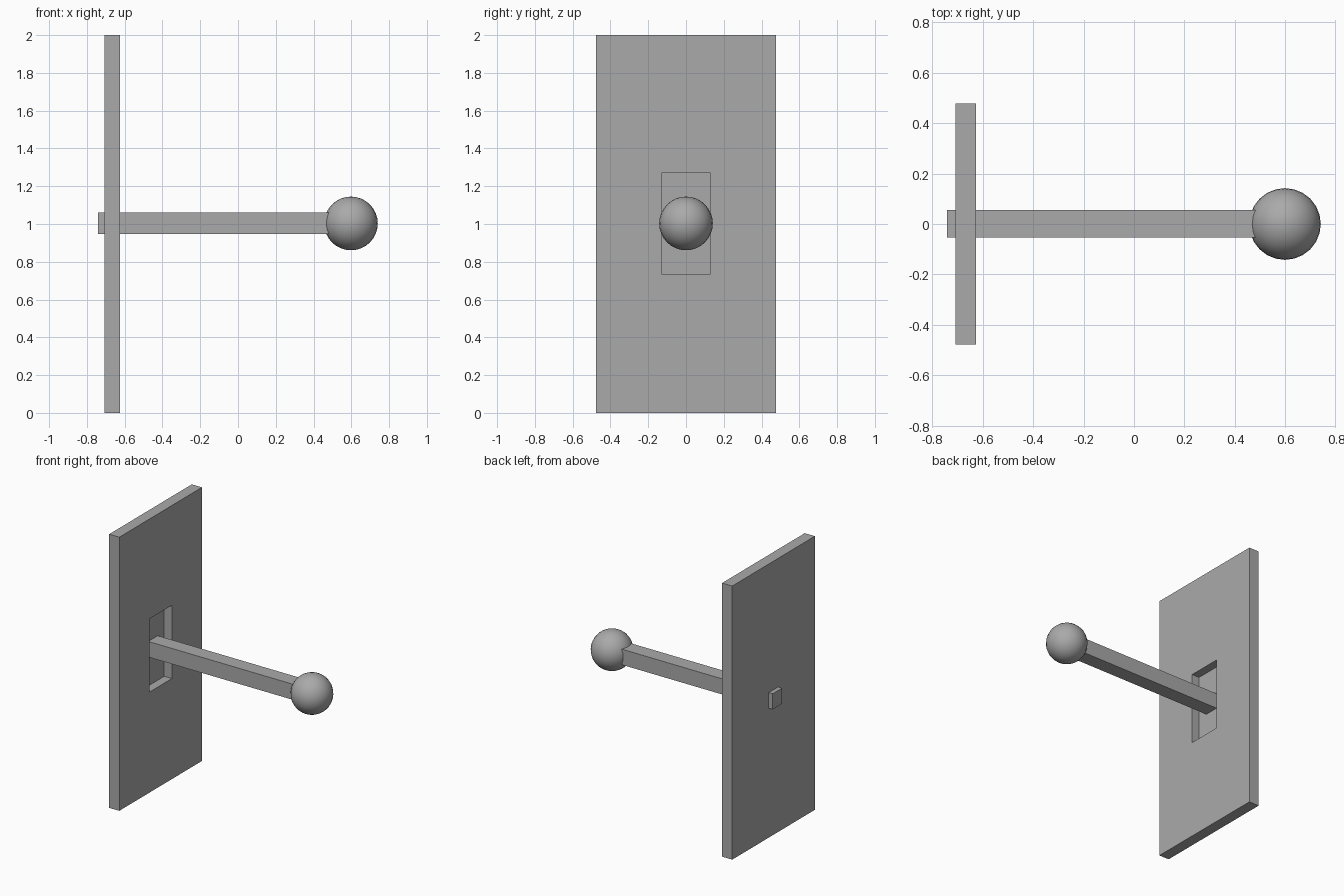
import bpy
import math

cube = bpy.data.objects.get("Cube")
if cube:
    bpy.data.objects.remove(cube, do_unlink=True)

# Single grey material
grey = bpy.data.materials.new("plain grey")
grey.use_nodes = True
colour = (0.4, 0.4, 0.4, 1)
grey.diffuse_color = colour
grey.node_tree.nodes["Principled BSDF"].inputs["Base Color"].default_value = colour


def box(name, low, high):
    """Axis-aligned box between two corners."""
    centre = [(a + b) / 2 for a, b in zip(low, high)]
    bpy.ops.mesh.primitive_cube_add(size=1, location=centre)
    obj = bpy.context.object
    obj.name = name
    obj.scale = [b - a for a, b in zip(low, high)]
    bpy.ops.object.transform_apply(location=False, rotation=False, scale=True)
    obj.data.materials.append(grey)
    return obj


# Upright wall plate with a shallow rectangular recess on its +x face
plate = box("wall_plate", (-0.708, -0.477, 0), (-0.626, 0.477, 2))
cutter = box("recess_cutter", (-0.688, -0.13, 0.735), (-0.55, 0.13, 1.27))
cutter.hide_render = True
cut = plate.modifiers.new("recess", "BOOLEAN")
cut.operation = "DIFFERENCE"
cut.solver = "EXACT"
cut.object = cutter
bpy.context.view_layer.objects.active = plate
bpy.ops.object.modifier_apply(modifier=cut.name)
bpy.data.objects.remove(cutter, do_unlink=True)

# Square lever passing through the plate, ending inside the knob
box("lever_rod", (-0.74, -0.054, 0.946), (0.55, 0.056, 1.06))

# Round knob on the end of the lever
bpy.ops.mesh.primitive_uv_sphere_add(segments=24, ring_count=16, radius=0.142,
                                     location=(0.598, 0, 1.003))
knob = bpy.context.object
knob.name = "lever_knob"
knob.data.materials.append(grey)
bpy.ops.object.shade_smooth_by_angle(angle=math.radians(40))
